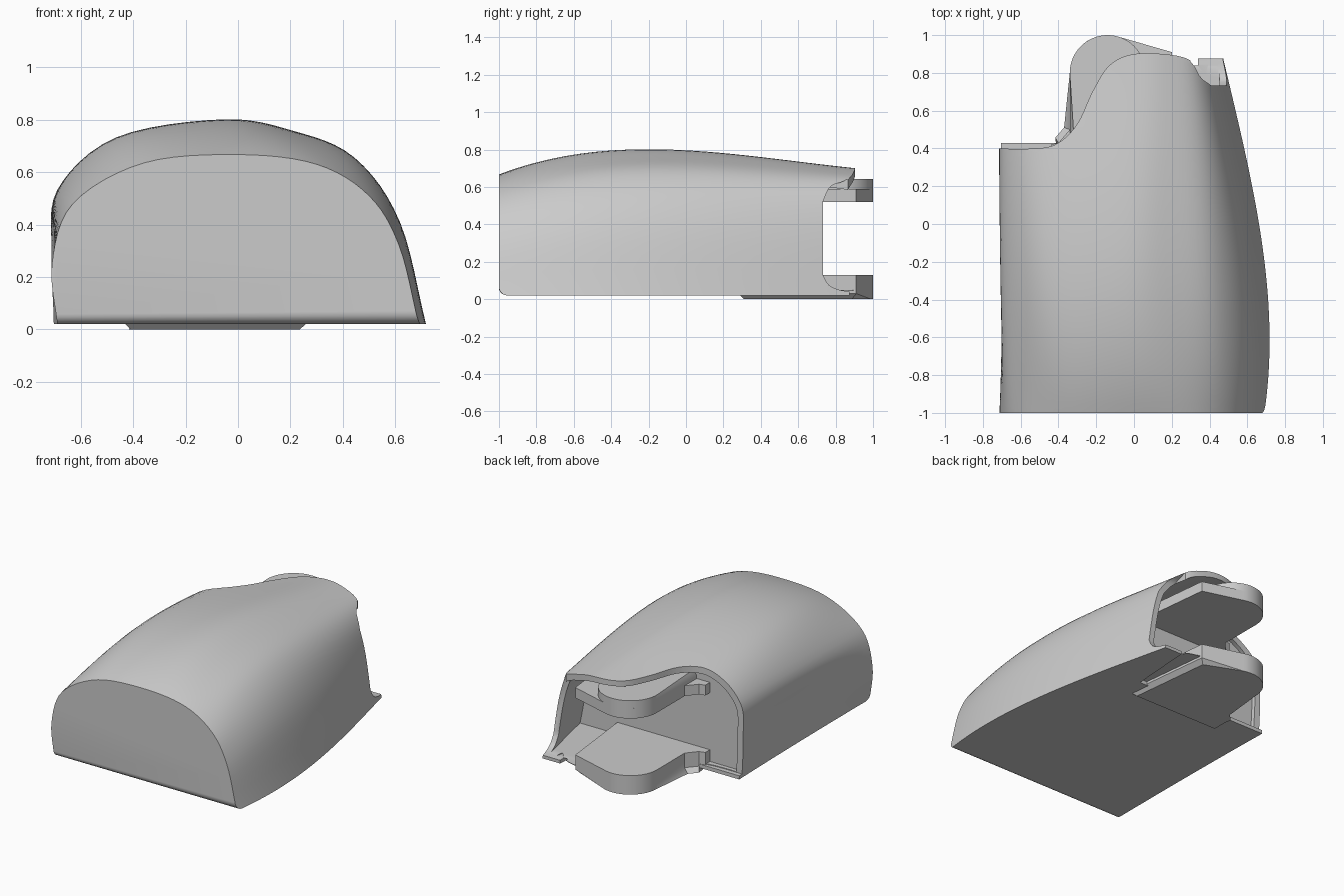
import bpy
import bmesh
import math
from mathutils import Vector

default = bpy.data.objects.get("Cube")
if default:
    bpy.data.objects.remove(default, do_unlink=True)

# Key cross-sections of the housing (x, z), ordered over the top from -x to +x
SECTIONS = {
    -1.0: [(-.69, .02), (-.71, .25), (-.63, .48), (-.36, .635), (0, .667),
           (.3, .63), (.5, .51), (.615, .32), (.69, .02)],
    -.4: [(-.69, .02), (-.7, .3), (-.68, .52), (-.45, .73), (-.05, .795),
          (.22, .75), (.45, .65), (.61, .42), (.71, .02)],
    .3: [(-.7, .02), (-.71, .3), (-.69, .53), (-.48, .7), (-.05, .77),
         (.2, .735), (.4, .64), (.52, .42), (.605, .02)],
    .95: [(-.72, .02), (-.72, .3), (-.69, .5), (-.45, .64), (0, .695),
          (.2, .67), (.33, .6), (.4, .42), (.455, .02)],
}


def spline(points, steps):
    """Catmull-Rom curve through the points, end points included."""
    pts = [Vector(p) for p in points]
    pts = [2 * pts[0] - pts[1]] + pts + [2 * pts[-1] - pts[-2]]
    out = []
    for a, b, c, d in zip(pts, pts[1:], pts[2:], pts[3:]):
        for i in range(steps):
            t = i / steps
            out.append(b + (c - a) * t / 2
                       + (a * 2 - b * 5 + c * 4 - d) * t * t / 2
                       + (b * 3 - a - c * 3 + d) * t ** 3 / 2)
    return out + [pts[-2]]


def section_at(y):
    """Blend the key sections smoothly along the length."""
    keys = list(SECTIONS)
    result = [Vector((0, 0)) for _ in SECTIONS[keys[0]]]
    for k in keys:
        weight = math.prod((y - j) / (k - j) for j in keys if j != k)
        for total, p in zip(result, SECTIONS[k]):
            total += Vector(p) * weight
    return spline(result, 6)


def finish(name, bm):
    bmesh.ops.recalc_face_normals(bm, faces=bm.faces)
    mesh = bpy.data.meshes.new(name)
    bm.to_mesh(mesh)
    bm.free()
    obj = bpy.data.objects.new(name, mesh)
    bpy.context.collection.objects.link(obj)
    return obj


def activate(obj):
    bpy.ops.object.select_all(action='DESELECT')
    obj.select_set(True)
    bpy.context.view_layer.objects.active = obj


def smooth(obj):
    activate(obj)
    bpy.ops.object.shade_smooth_by_angle(angle=math.radians(30))


def loft(name, start, end, count, reshape=lambda p: p, front_round=0):
    bm = bmesh.new()
    rings = []
    for i in range(count + 1):
        y = start + (end - start) * i / count
        ring = [reshape(p) for p in section_at(y)]
        rings.append([bm.verts.new((p.x, y, p.y)) for p in ring])
    n = len(rings[0])
    for a, b in zip(rings, rings[1:]):
        for i in range(n):
            j = (i + 1) % n
            bm.faces.new((a[i], a[j], b[j], b[i]))
    bm.faces.new(rings[0])
    bm.faces.new(rings[-1])
    if front_round:
        edge = bm.edges.get((rings[0][0], rings[0][-1]))
        bmesh.ops.bevel(bm, geom=[edge], offset=front_round, segments=5,
                        profile=.5, affect='EDGES')
    return finish(name, bm)


def prism(name, outline, low, high, axis='z', chamfer=0, chamfer_top=True):
    """Extrude an outline along z (x, y points) or along x (y, z points)."""
    def place(p, h):
        return (p[0], p[1], h) if axis == 'z' else (h, p[0], p[1])
    bm = bmesh.new()
    bottom = [bm.verts.new(place(p, low)) for p in outline]
    top = [bm.verts.new(place(p, high)) for p in outline]
    caps = [bm.faces.new(bottom), bm.faces.new(top)]
    n = len(outline)
    for i in range(n):
        j = (i + 1) % n
        bm.faces.new((bottom[i], bottom[j], top[j], top[i]))
    if chamfer:
        bmesh.ops.bevel(bm, geom=list(caps[chamfer_top].edges), offset=chamfer,
                        segments=1, affect='EDGES')
    return finish(name, bm)


def subtract(target, cutter):
    cutter.hide_render = True
    mod = target.modifiers.new("cut", 'BOOLEAN')
    mod.operation = 'DIFFERENCE'
    mod.solver = 'EXACT'
    mod.object = cutter
    activate(target)
    bpy.ops.object.modifier_apply(modifier=mod.name)
    bpy.data.objects.remove(cutter, do_unlink=True)


# Housing with a thin-walled open pocket at the back
housing = loft("housing", -1, .95, 40, front_round=.045)
pocket = loft("pocket_cutter", .37, 1, 14,
              lambda p: Vector((-.1 + (p.x + .1) * .93, .05 + (p.y - .02) * .9)))
subtract(housing, pocket)

# Swept rear edge of the roof and the short wall
roof_edge = spline([(-.8, .4), (-.52, .4), (-.4, .43), (-.3, .53), (-.22, .7),
                    (-.13, .84), (0, .9), (.2, .895), (.31, .86), (.38, .79)], 5)
roof_edge += [(.42, .96), (1, .96), (1, 1.2), (-.8, 1.2)]
subtract(housing, prism("roof_cutter", roof_edge, .045, 1))

# Floor edge, leaving a narrow foot beside the long wall
floor_edge = [(-.8, .43), (.31, .43), (.34, .875), (.8, .875), (.8, 1.2), (-.8, 1.2)]
subtract(housing, prism("floor_cutter", floor_edge, -.1, .046))

# Curved rear edge of the long wall
wall_edge = spline([(.9, .7), (.885, .66), (.84, .63), (.77, .6), (.732, .52)], 4)
wall_edge += spline([(.732, .13), (.765, .075), (.82, .05), (.87, .042)], 4)
wall_edge += [(1.2, .042), (1.2, .7)]
subtract(housing, prism("wall_cutter", wall_edge, .3, 1, axis='x'))
smooth(housing)

# Rounded tongues that project from the pocket
CENTRE, RADIUS = Vector((-.14, .8)), .2


def arc(first, last, steps=20):
    angles = [math.radians(first + (last - first) * i / steps) for i in range(steps + 1)]
    return [CENTRE + RADIUS * Vector((math.cos(a), math.sin(a))) for a in angles]


tongue = [(.27, .28), (.2, .91)] + arc(72, 180) + [(-.34, .5), (-.4, .43),
                                                  (-.44, .42), (-.44, .28)]
pad = [(.06, .3)] + arc(0, 180, 32) + [(-.34, .3)]
for part in (
    prism("lower_tongue", tongue, 0, .13, chamfer=.03, chamfer_top=False),
    prism("upper_tongue", tongue, .52, .59),
    prism("upper_tongue_pad", pad, .585, .642, chamfer=.03),
):
    smooth(part)
